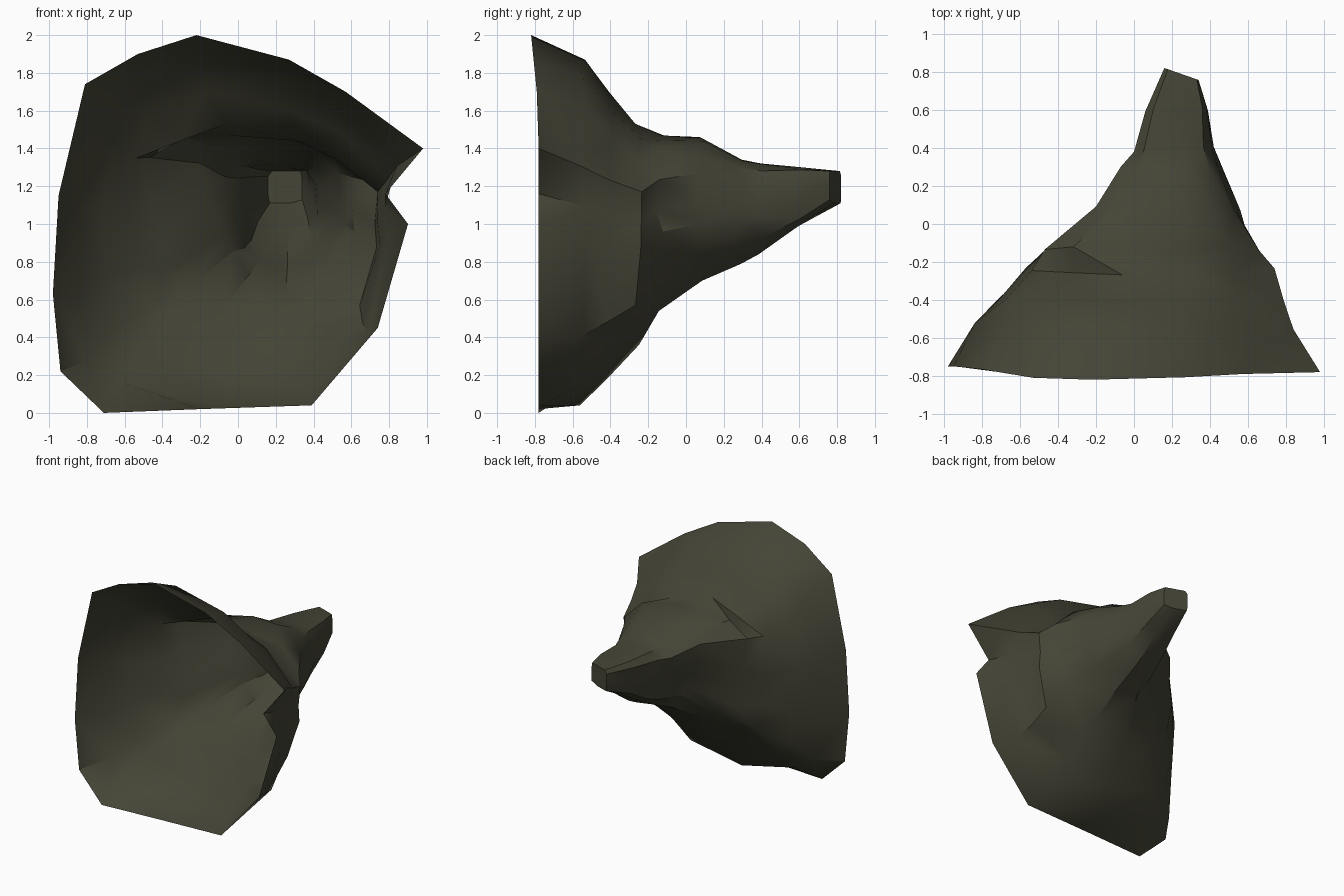
import bpy, bmesh, random
from mathutils import Vector

if "Cube" in bpy.data.objects:
    bpy.data.objects.remove(bpy.data.objects["Cube"])

random.seed(5)

rock = bpy.data.materials.new("dark olive rock")
rock.diffuse_color = (0.058, 0.058, 0.037, 1)
rock.use_nodes = True
rock.node_tree.nodes["Principled BSDF"].inputs["Base Color"].default_value = rock.diffuse_color

# Mouth outline, seen from the front (x, z)
RIM = [(-0.71, 0.0), (-0.2, 0.02), (0.39, 0.04), (0.74, 0.45), (0.90, 1.0),
       (0.78, 1.16), (0.98, 1.40), (0.57, 1.70), (0.27, 1.87), (-0.22, 2.0),
       (-0.53, 1.90), (-0.81, 1.74), (-0.95, 1.15), (-0.98, 0.63), (-0.94, 0.22)]

# Throat outline: undercut on the lower left
THROAT = [(-0.02, 0.86), (0.08, 0.76), (0.28, 0.71), (0.48, 0.85), (0.56, 1.02),
          (0.55, 1.13), (0.53, 1.27), (0.45, 1.38), (0.32, 1.45), (0.10, 1.46),
          (-0.08, 1.42), (-0.19, 1.34), (-0.15, 1.18), (-0.09, 1.05), (-0.05, 0.95)]

# Cross-sections: y, xmin, xmax, zmin, zmax, blend rim to throat, boxiness
RINGS = [(-0.54, -0.84, 0.84, 0.04, 1.87, 0.12, 0),
         (-0.40, -0.73, 0.79, 0.19, 1.70, 0.28, 0),
         (-0.25, -0.57, 0.74, 0.36, 1.53, 0.45, 0),
         (-0.14, -0.47, 0.66, 0.54, 1.47, 0.6, 0),
         (0.08, -0.20, 0.56, 0.70, 1.46, 1, 0),
         (0.28, -0.07, 0.47, 0.79, 1.34, 1, 0.2),
         (0.40, 0.00, 0.42, 0.84, 1.32, 1, 0.35),
         (0.60, 0.06, 0.39, 0.98, 1.30, 1, 0.5),
         (0.79, 0.16, 0.34, 1.11, 1.28, 1, 1)]
LAST = len(RINGS) - 1


def fit(vals, lo, hi):
    """Stretch values to fill exactly lo..hi."""
    a, b = min(vals), max(vals)
    return [lo + (v - a) / (b - a) * (hi - lo) for v in vals]


def section(i, ring):
    """Rim eased into the throat, roughened, fitted to the ring extents."""
    y, x0, x1, z0, z1, t, boxy = ring
    pts = []
    for k, (r, th) in enumerate(zip(RIM, THROAT)):
        rx = {4: 0.85, 5: 0.82}.get(k, r[0])    # soften the rim notch
        p = Vector((rx / 0.98, r[1] - 1))
        q = Vector(((th[0] - 0.185) / 0.375, (th[1] - 1.085) / 0.375))
        j = 0.04 if i < 3 else 0.06
        p = p.lerp(q, t) * (1 + random.uniform(-j, j))
        p = p.lerp(p / max(abs(p.x), abs(p.y)), boxy)
        pts.append(p)
    xs = fit([p.x for p in pts], x0, x1)
    zs = fit([p.y for p in pts], z0, z1)
    if i < 3:  # floor dips to a keel just left of the middle
        xs[1] = -0.12 + 0.04 * i
        zs[0], zs[1], zs[2] = zs[0] + 0.1, z0, zs[2] + 0.09
    rough = 0 if i == LAST else 0.022
    skew = -0.35 if i == LAST else 0
    return [(x, y + random.uniform(-rough, rough) + skew * (x - 0.25), z)
            for x, z in zip(xs, zs)]


# Funnel-shaped cave shell, open at the mouth and closed at the tip
bm = bmesh.new()
front = [(x, -0.78 - 0.04 * max(0, z - 1.6) / 0.4 + 0.03 * (x < -0.75), z) for x, z in RIM]
loops = [front] + [section(i, r) for i, r in enumerate(RINGS)]
rows = [[bm.verts.new(p) for p in loop] for loop in loops]
n = len(RIM)
for a, b in zip(rows, rows[1:]):
    for k in range(n):
        m = (k + 1) % n
        # split along the shorter diagonal
        if (a[k].co - b[m].co).length < (a[m].co - b[k].co).length:
            tris = [(a[k], a[m], b[m]), (a[k], b[m], b[k])]
        else:
            tris = [(a[k], a[m], b[k]), (a[m], b[m], b[k])]
        for t in tris:
            bm.faces.new(t)
bm.faces.new(rows[-1])
bmesh.ops.recalc_face_normals(bm, faces=bm.faces)

mesh = bpy.data.meshes.new("cave_shell")
bm.to_mesh(mesh)
bm.free()
mesh.materials.append(rock)
cave = bpy.data.objects.new("cave_shell", mesh)
bpy.context.collection.objects.link(cave)
bpy.context.view_layer.objects.active = cave
cave.select_set(True)
bpy.ops.object.shade_smooth_by_angle(angle=0.6)
